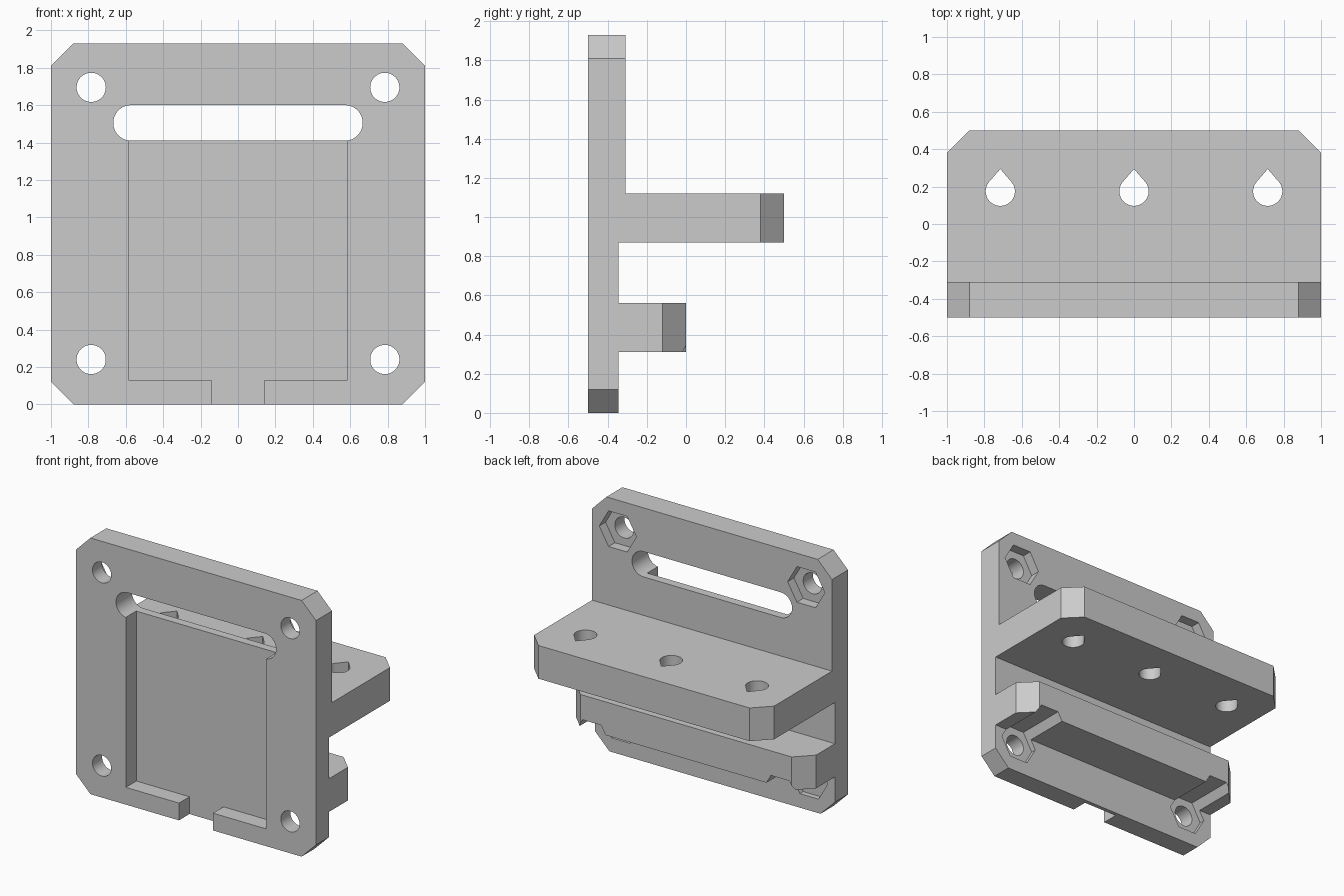
import bpy, bmesh
from math import pi, cos, sin, acos, radians

if "Cube" in bpy.data.objects:
    bpy.data.objects.remove(bpy.data.objects["Cube"], do_unlink=True)

grey = bpy.data.materials.new("plain grey")
grey.use_nodes = True
colour = (0.6, 0.6, 0.6, 1)
grey.diffuse_color = colour
grey.node_tree.nodes["Principled BSDF"].inputs["Base Color"].default_value = colour


def prism(name, points, axis, low, high):
    """Extrude a 2D outline along one axis; the outline uses the other two."""
    place = {"x": lambda p, d: (d, p[0], p[1]),
             "y": lambda p, d: (p[0], d, p[1]),
             "z": lambda p, d: (p[0], p[1], d)}[axis]
    bm = bmesh.new()
    a = [bm.verts.new(place(p, low)) for p in points]
    b = [bm.verts.new(place(p, high)) for p in points]
    bm.faces.new(a)
    bm.faces.new(b[::-1])
    for i in range(len(a)):
        j = (i + 1) % len(a)
        bm.faces.new((a[j], a[i], b[i], b[j]))
    bmesh.ops.recalc_face_normals(bm, faces=bm.faces)
    mesh = bpy.data.meshes.new(name)
    bm.to_mesh(mesh)
    bm.free()
    mesh.materials.append(grey)
    obj = bpy.data.objects.new(name, mesh)
    bpy.context.collection.objects.link(obj)
    return obj


def arc(cx, cy, r, start, end, n):
    steps = [start + (end - start) * i / n for i in range(n + 1)]
    return [(cx + r * cos(t), cy + r * sin(t)) for t in steps]


def ring(cx, cy, r, n):
    return arc(cx, cy, r, 0, 2 * pi, n)[:-1]


def rect(x0, x1, y0, y1):
    return [(x0, y0), (x1, y0), (x1, y1), (x0, y1)]


# Side profile: upright plate with a long upper shelf and a short lower shelf
front, back, thin, thick = -0.5, 0.5, -0.345, -0.31
height, chamfer = 1.93, 0.12
profile = [(front, 0), (thin, 0), (thin, 0.31), (0, 0.31), (0, 0.56), (thin, 0.56),
           (thin, 0.87), (back, 0.87), (back, 1.12), (thick, 1.12),
           (thick, height), (front, height)]
bracket = prism("mounting_bracket", profile, "x", -1, 1)
cutters = []


def cut(*args):
    cutters.append(prism("cutter", *args))


def corner(s, v, d):
    """Triangle that trims a corner at (s, v), with d pointing out of the part."""
    e = 0.1
    return [(s * (1 - chamfer - e), v + d * e), (s * (1 + e), v + d * e),
            (s * (1 + e), v - d * (chamfer + e))]


# Trimmed corners, screw holes and hexagonal nut recesses
for s in (-1, 1):
    cut(corner(s, 0, -1), "y", -0.6, -0.2)
    cut(corner(s, height, 1), "y", -0.6, -0.2)
    cut(corner(s, back, 1), "z", 0.8, 1.2)
    cut(corner(s, 0, 1), "z", 0.28, 0.6)
    for z, end in ((0.24, 0.2), (1.695, 0.0)):
        cut(ring(s * 0.785, z, 0.078, 48), "y", -0.6, -0.2)
        cut(ring(s * 0.785, z, 0.155, 6), "y", -0.385, end)

# Front pocket, its opening at the bottom edge, and the rounded slot above
cut(rect(-0.585, 0.585, 0.13, 1.5), "y", -0.6, -0.375)
cut(rect(-0.142, 0.142, -0.1, 0.2), "y", -0.6, -0.375)
cut(arc(0.572, 1.505, 0.095, -pi / 2, pi / 2, 24)
    + arc(-0.572, 1.505, 0.095, pi / 2, 3 * pi / 2, 24), "y", -0.6, -0.2)

# Teardrop holes through the upper shelf
r, tip = 0.078, 0.119
lean = acos(r / tip)
for x in (-0.715, 0, 0.715):
    drop = arc(x, 0.175, r, pi / 2 + lean, 5 * pi / 2 - lean, 40)
    cut(drop + [(x, 0.175 + tip)], "z", 0.8, 1.2)

# Apply every cut, then discard the cutters
bpy.ops.object.select_all(action="DESELECT")
bpy.context.view_layer.objects.active = bracket
bracket.select_set(True)
for c in cutters:
    c.hide_render = True
    mod = bracket.modifiers.new("cut", "BOOLEAN")
    mod.operation, mod.solver, mod.object = "DIFFERENCE", "EXACT", c
    bpy.ops.object.modifier_apply(modifier=mod.name)
    bpy.data.objects.remove(c, do_unlink=True)
bpy.ops.object.shade_smooth_by_angle(angle=radians(25))
